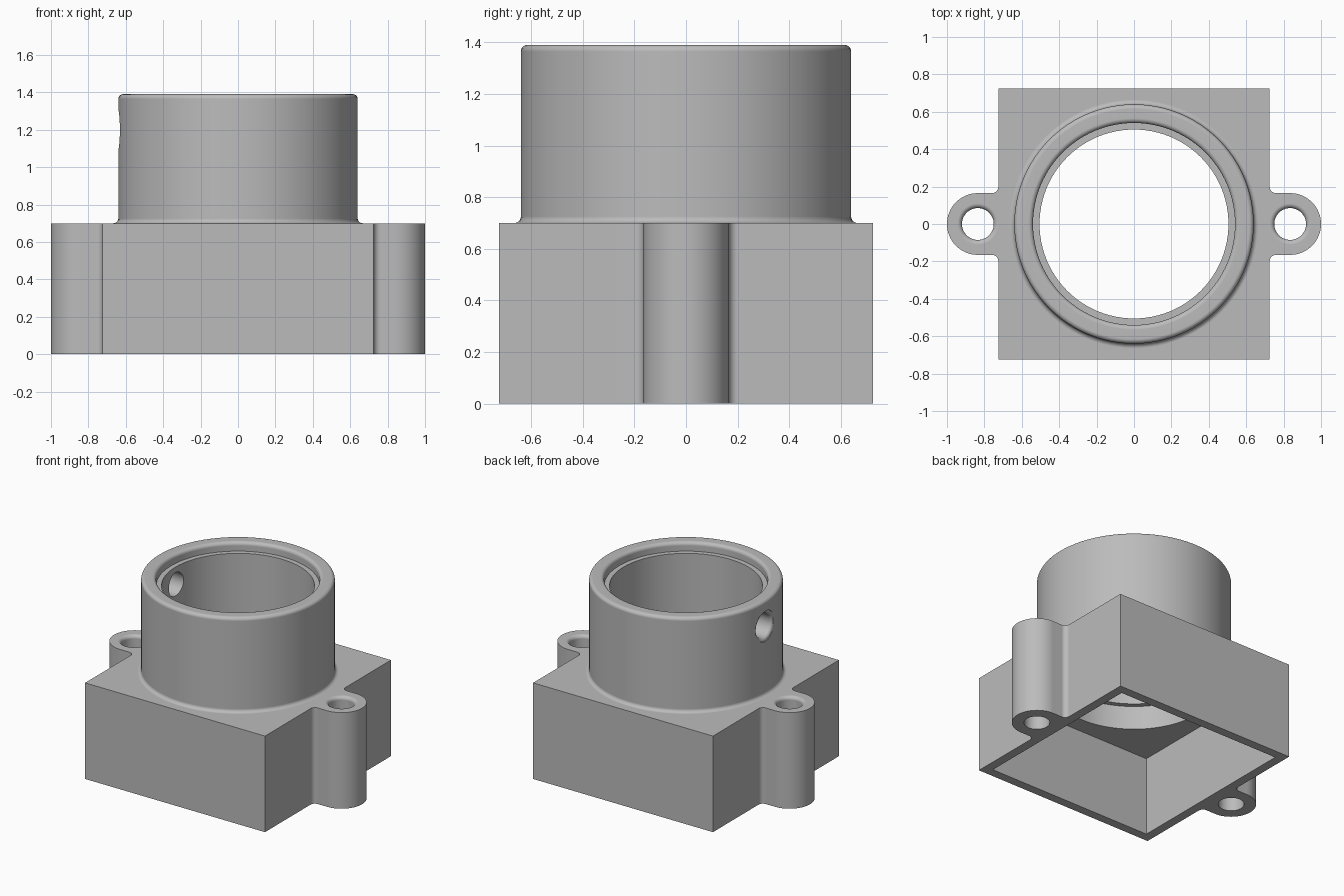
import bpy, bmesh, math
from mathutils import Matrix

cube = bpy.data.objects.get("Cube")
if cube:
    bpy.data.objects.remove(cube, do_unlink=True)

GREY = (0.5, 0.5, 0.5, 1)
mat = bpy.data.materials.new("plain grey")
mat.use_nodes = True
mat.diffuse_color = GREY
mat.node_tree.nodes["Principled BSDF"].inputs["Base Color"].default_value = GREY


def arc(cx, cy, r, a0, a1, n=6):
    """Points along an arc, angles in degrees."""
    angles = [math.radians(a0 + (a1 - a0) * i / n) for i in range(n + 1)]
    return [(cx + r * math.cos(a), cy + r * math.sin(a)) for a in angles]


def finish(bm, name, matrix=Matrix()):
    bmesh.ops.recalc_face_normals(bm, faces=bm.faces)
    bm.transform(matrix)
    me = bpy.data.meshes.new(name)
    bm.to_mesh(me)
    bm.free()
    me.materials.append(mat)
    ob = bpy.data.objects.new(name, me)
    bpy.context.collection.objects.link(ob)
    return ob


def lathe(name, profile, matrix=Matrix(), steps=96):
    """Solid of revolution about z from (radius, height) points."""
    bm = bmesh.new()
    vs = [bm.verts.new((r, 0, z)) for r, z in profile]
    es = [bm.edges.new(p) for p in zip(vs, vs[1:])]
    bmesh.ops.spin(bm, geom=vs + es, cent=(0, 0, 0), axis=(0, 0, 1),
                   angle=math.tau, steps=steps, use_merge=True)
    bmesh.ops.remove_doubles(bm, verts=bm.verts, dist=1e-5)
    return finish(bm, name, matrix)


def prism(name, outline, z0, z1):
    bm = bmesh.new()
    face = bm.faces.new([bm.verts.new((x, y, z0)) for x, y in outline])
    new = bmesh.ops.extrude_face_region(bm, geom=[face])["geom"]
    bmesh.ops.translate(bm, vec=(0, 0, z1 - z0),
                        verts=[v for v in new if isinstance(v, bmesh.types.BMVert)])
    return finish(bm, name)


def combine(target, tool, operation):
    """Apply a boolean and drop the tool object."""
    tool.hide_render = True
    mod = target.modifiers.new("bool", 'BOOLEAN')
    mod.operation, mod.object, mod.solver = operation, tool, 'EXACT'
    bpy.context.view_layer.objects.active = target
    bpy.ops.object.modifier_apply(modifier=mod.name)
    bpy.data.objects.remove(tool, do_unlink=True)


W, H, TOP = 0.725, 0.70, 1.39      # block half width, block height, tube top
EAR_X, EAR_R = 0.835, 0.165
F = 0.025                          # edge fillet radius

# Square block with a rounded screw ear on each side
side = [(W, -W)]
side += arc(W + 0.035, -EAR_R - 0.035, 0.035, 180, 90)
side += arc(EAR_X, 0, EAR_R, -90, 90, 32)
side += arc(W + 0.035, EAR_R + 0.035, 0.035, 270, 180)
side += [(W, W)]
housing = prism("mount_housing", side + [(-x, -y) for x, y in side], 0, H)

# Round barrel with filleted foot and rim
barrel = lathe("barrel", [(0, 0.62), (0.64 + F, 0.62)]
               + arc(0.64 + F, H + F, F, 270, 180)
               + arc(0.64 - F, TOP - F, F, 0, 90) + [(0, TOP)])
combine(housing, barrel, 'UNION')

# Square cavity open at the bottom
C = 0.66
cavity = prism("cavity_cutter", [(-C, -C), (C, -C), (C, C), (-C, C)], -0.1, 0.573)
combine(housing, cavity, 'DIFFERENCE')

# Stepped bore with a recess at each end
bore = lathe("bore_cutter", [(0, 0.4), (0.54, 0.4), (0.54, 0.745), (0.505, 0.745),
                             (0.505, 1.325), (0.54, 1.325)]
             + arc(0.54 + F, TOP - F, F, 180, 90)
             + [(0.54 + F, 1.5), (0, 1.5)])
combine(housing, bore, 'DIFFERENCE')

# Screw holes through the ears, rounded at the top
for s in (-1, 1):
    hole = lathe("screw_hole_cutter", [(0, -0.1), (0.085, -0.1)]
                 + arc(0.085 + F, H - F, F, 180, 90)
                 + [(0.085 + F, 0.9), (0, 0.9)],
                 Matrix.Translation((s * EAR_X, 0, 0)), 48)
    combine(housing, hole, 'DIFFERENCE')

# Set screw hole through the barrel wall on the -x side
set_hole = lathe("set_screw_cutter", [(0, 0.3), (0.085, 0.3)]
                 + arc(0.085 + F, 0.633 - F, F, 180, 90)
                 + [(0.085 + F, 0.8), (0, 0.8)],
                 Matrix.Translation((0, 0, 1.2)) @ Matrix.Rotation(-math.pi / 2, 4, 'Y'), 48)
combine(housing, set_hole, 'DIFFERENCE')

# Smooth curved walls while flat faces stay flat
bpy.ops.object.select_all(action='DESELECT')
housing.select_set(True)
bpy.context.view_layer.objects.active = housing
bpy.ops.object.shade_smooth_by_angle(angle=math.radians(30))
normals = housing.modifiers.new("weighted_normals", 'WEIGHTED_NORMAL')
normals.keep_sharp = True
